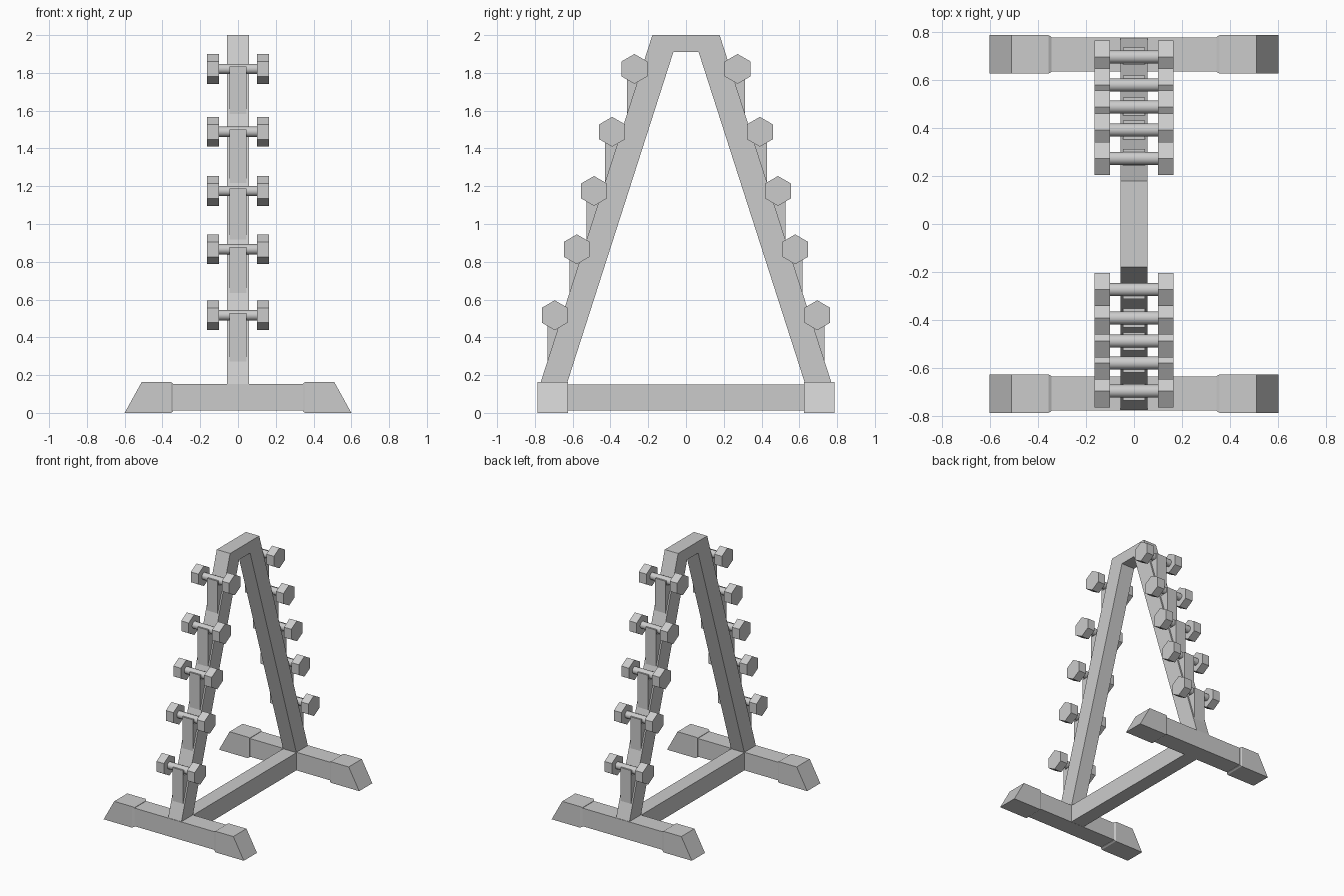
import bpy, bmesh, math
from mathutils import Matrix

if "Cube" in bpy.data.objects:
    bpy.data.objects.remove(bpy.data.objects["Cube"])

GREY = (0.6, 0.6, 0.6, 1)
steel = bpy.data.materials.new("grey steel")
steel.use_nodes = True
steel.diffuse_color = GREY
steel.node_tree.nodes["Principled BSDF"].inputs["Base Color"].default_value = GREY


def finish(name, bm, smooth=False):
    bmesh.ops.recalc_face_normals(bm, faces=bm.faces)
    mesh = bpy.data.meshes.new(name)
    bm.to_mesh(mesh)
    bm.free()
    mesh.materials.append(steel)
    obj = bpy.data.objects.new(name, mesh)
    bpy.context.collection.objects.link(obj)
    if smooth:
        bpy.ops.object.select_all(action="DESELECT")
        obj.select_set(True)
        bpy.context.view_layer.objects.active = obj
        bpy.ops.object.shade_smooth_by_angle(angle=math.radians(30))
    return obj


def loft(name, rings):
    """Skin a closed solid through matching rings of points."""
    bm = bmesh.new()
    loops = [[bm.verts.new(p) for p in ring] for ring in rings]
    n = len(loops[0])
    for a, b in zip(loops, loops[1:]):
        for i in range(n):
            j = (i + 1) % n
            bm.faces.new((a[i], a[j], b[j], b[i]))
    bm.faces.new(loops[0])
    bm.faces.new(loops[-1])
    return finish(name, bm)


def side_profile(name, points, half):
    """Extrude a (y, z) profile to both sides of x = 0."""
    return loft(name, [[(x, y, z) for y, z in points] for x in (-half, half)])


def rod(bm, x, y, z, radius, length, sides, turn=0):
    """Add a prism lying along x."""
    m = (Matrix.Translation((x, y, z)) @ Matrix.Rotation(math.pi / 2, 4, "Y")
         @ Matrix.Rotation(turn, 4, "Z"))
    bmesh.ops.create_cone(bm, cap_ends=True, segments=sides, radius1=radius,
                          radius2=radius, depth=length, matrix=m)


# A-shaped upright, bent from one bar
FOOT_Y, FOOT_Z, APEX_Y, APEX_Z = 0.77, 0.16, 0.178, 2.0
SLOPE = (FOOT_Y - APEX_Y) / (APEX_Z - FOOT_Z)


def leg_y(z):
    return FOOT_Y - SLOPE * (z - FOOT_Z)


half_a = [(leg_y(0.15), 0.15), (APEX_Y, APEX_Z)]
inner = [(0.067, 1.91), (0.632, 0.15)]
outline = (half_a + [(-y, z) for y, z in reversed(half_a)]
           + [(-y, z) for y, z in reversed(inner)] + inner)
side_profile("a_frame", outline, 0.057)

# Floor bar joining the two feet
side_profile("floor_bar", [(-0.64, 0.013), (0.64, 0.013), (0.64, 0.149), (-0.64, 0.149)], 0.057)


def foot_section(x_low, x_high, y_mid, half_y, low, high):
    return [(x_low, y_mid - half_y, low), (x_low, y_mid + half_y, low),
            (x_high, y_mid + half_y, high), (x_high, y_mid - half_y, high)]


# Dumbbell centres from bottom to top (y, z)
SLOTS = [(0.695, 0.517), (0.578, 0.866), (0.487, 1.175), (0.391, 1.488), (0.273, 1.821)]

for s, end in ((-1, "front"), (1, "back")):
    # Cross foot with slanted end caps
    ym = s * 0.705
    loft(end + "_foot_bar", [foot_section(x, x, ym, 0.071, 0.012, 0.152) for x in (-0.45, 0.45)])
    for d, side in ((-1, "right"), (1, "left")):
        loft(f"{end}_{side}_foot_cap", [
            foot_section(d * 0.343, d * 0.343, ym, 0.073, 0.008, 0.155),
            foot_section(d * 0.356, d * 0.356, ym, 0.08, 0, 0.163),
            foot_section(d * 0.6, d * 0.51, ym, 0.08, 0, 0.163)])

    for i, (y, z) in enumerate(SLOTS, 1):
        # Cradle: wedge on the leg with a lip in front of the handle
        out = y + 0.039
        base_z = FOOT_Z + (FOOT_Y - out) / SLOPE
        shelf = z - 0.027
        cradle = [(out, z + 0.012), (out, base_z), (out - 0.02, base_z),
                  (leg_y(shelf) - 0.02, shelf), (out - 0.012, shelf), (out - 0.012, z + 0.012)]
        side_profile(f"{end}_cradle_{i}", [(s * py, pz) for py, pz in cradle], 0.045)

        # Dumbbell: round handle and two hexagonal heads
        bm = bmesh.new()
        rod(bm, 0, s * y, z, 0.027, 0.22, 20)
        for d in (-1, 1):
            rod(bm, d * 0.132, s * y, z, 0.079, 0.064, 6, math.pi / 2)
        finish(f"{end}_dumbbell_{i}", bm, smooth=True)
